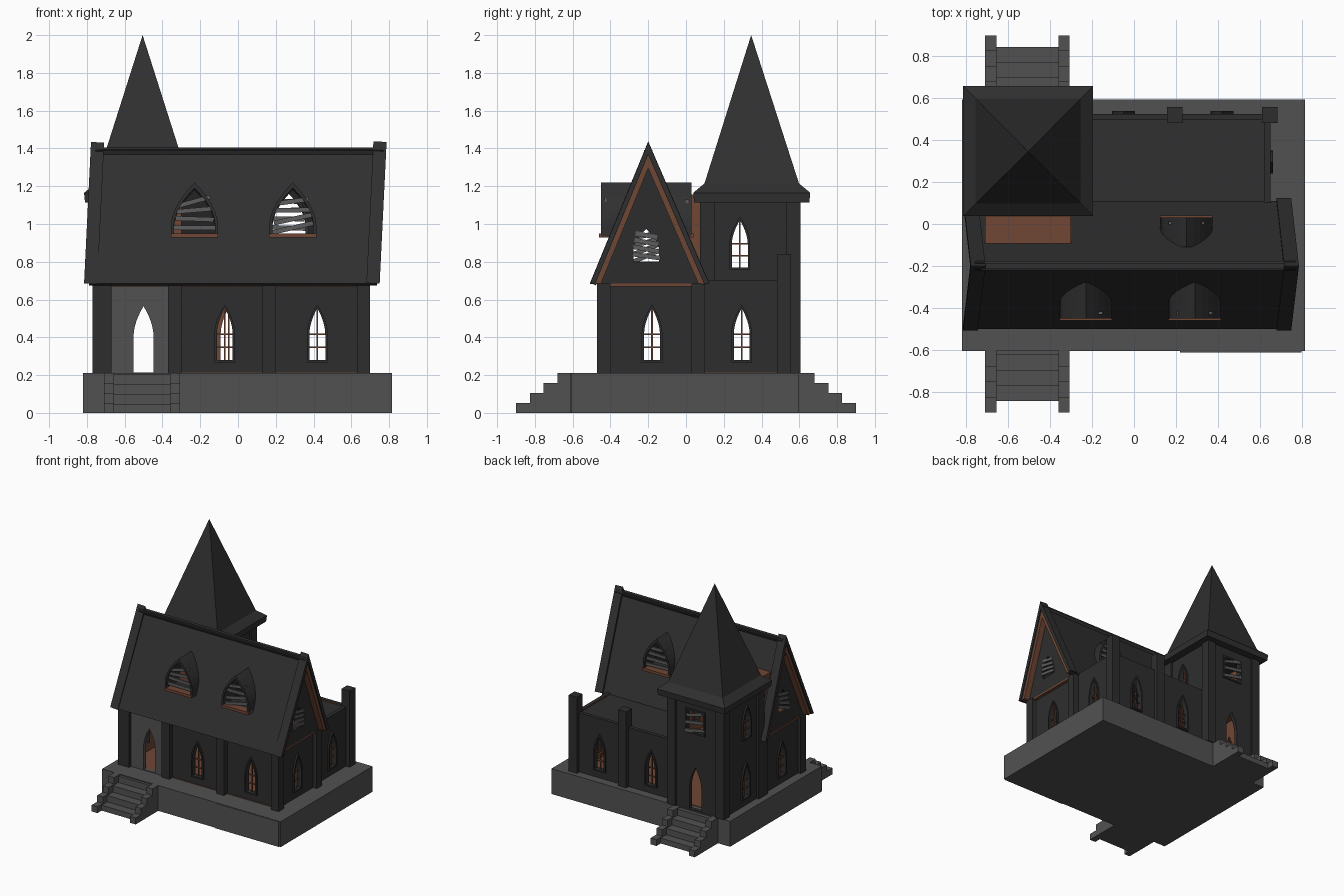
import bpy, bmesh, random
from mathutils import Matrix, Vector

if "Cube" in bpy.data.objects:
    bpy.data.objects.remove(bpy.data.objects["Cube"])
random.seed(4)

def mat(name, c):
    m = bpy.data.materials.new(name)
    m.diffuse_color = (*c, 1)
    m.use_nodes = True
    m.node_tree.nodes["Principled BSDF"].inputs["Base Color"].default_value = m.diffuse_color
    return m

WALL = mat("charcoal wall", (0.027, 0.027, 0.027))
ROOF = mat("black roof", (0.029, 0.029, 0.029))
STONE = mat("grey stone", (0.083, 0.083, 0.083))
WOOD = mat("brown wood", (0.16, 0.063, 0.035))
PLANK = mat("grey planks", (0.11, 0.11, 0.11))

def finish(name, bm, mats):
    me = bpy.data.meshes.new(name)
    bmesh.ops.recalc_face_normals(bm, faces=bm.faces)
    bm.to_mesh(me)
    bm.free()
    for m in mats:
        me.materials.append(m)
    ob = bpy.data.objects.new(name, me)
    bpy.context.collection.objects.link(ob)
    return ob

def frame(o, u, v):
    u, v = Vector(u), Vector(v)
    n = u.cross(v).normalized()
    M = Matrix((u, v, n)).transposed().to_4x4()
    M.translation = Vector(o)
    return M

def cube(name, M, m):
    bm = bmesh.new()
    bmesh.ops.create_cube(bm, size=1, matrix=M)
    return finish(name, bm, [m])

def box(name, x0, x1, y0, y1, z0, z1, m):
    c = Vector((x0 + x1, y0 + y1, z0 + z1)) / 2
    return cube(name, Matrix.Translation(c) @ Matrix.Diagonal((x1 - x0, y1 - y0, z1 - z0, 1)), m)

def plate(name, M, loops, t, out, inn):
    """Filled outline (first loop) with holes; outer face on the plane of M, thickness inward."""
    cu = bpy.data.curves.new(name, 'CURVE')
    cu.dimensions, cu.fill_mode, cu.extrude = '2D', 'BOTH', t / 2
    for lp in loops:
        s = cu.splines.new('POLY')
        s.points.add(len(lp) - 1)
        for p, (a, b) in zip(s.points, lp):
            p.co = (a, b, 0, 1)
        s.use_cyclic_u = True
    tmp = bpy.data.objects.new("tmp", cu)
    bpy.context.collection.objects.link(tmp)
    dg = bpy.context.evaluated_depsgraph_get()
    me = bpy.data.meshes.new_from_object(tmp.evaluated_get(dg))
    bm = bmesh.new()
    bm.from_mesh(me)
    bpy.data.objects.remove(tmp)
    bpy.data.curves.remove(cu)
    bpy.data.meshes.remove(me)
    bmesh.ops.remove_doubles(bm, verts=bm.verts, dist=1e-5)
    for f in bm.faces:
        f.material_index = 1 if f.calc_center_median().z < -t * 0.4 else 0
        f.smooth = False
    bm.transform(M @ Matrix.Translation((0, 0, -t / 2)))
    return finish(name, bm, [out, inn])

# facing direction -> (horizontal axis, sign of world coordinate, axis of offset)
DIRS = {'front': ((1, 0, 0), 1, 1), 'right': ((0, 1, 0), 1, 0),
        'back': ((-1, 0, 0), -1, 1), 'left': ((0, -1, 0), -1, 0)}

def side(d, off, lean=0.0):
    u, s, ax = DIRS[d]
    o = [0, 0, 0]
    o[ax] = off
    return frame(o, u, (lean, 0, 1)), s

def wall(name, d, off, loops, t=0.03, out=WALL, inn=WOOD, lean=0.0):
    M, s = side(d, off, lean)
    return plate(name, M, [[(a * s, b) for a, b in lp] for lp in loops], t, out, inn)

def bar(name, d, off, c, z, ln, ht, depth, ang, m):
    M, s = side(d, off)
    return cube(name, M @ Matrix.Translation((c * s, z, 0)) @ Matrix.Rotation(ang, 4, 'Z')
                @ Matrix.Diagonal((ln, ht, depth, 1)), m)

def rect(a0, a1, b0, b1):
    return [(a0, b0), (a1, b0), (a1, b1), (a0, b1)]

def arch(c, z0, w, h, straight=0.5):
    """Pointed arch of half width w and height h."""
    s, n = z0 + h * straight, 6
    right = [(w * (1 - (i / n) ** 1.8), s + (z0 + h - s) * i / n) for i in range(n + 1)]
    return ([(c - w, z0), (c + w, z0)] + [(c + x, z) for x, z in right]
            + [(c - x, z) for x, z in right[-2::-1]])

def window(d, off, c, z0=0.28, w=0.042, h=0.275):
    sg = 1 if d in ('right', 'back') else -1
    o = off + sg * 0.014
    wall("window_frame", d, o, [arch(c, z0 - 0.012, w + 0.013, h + 0.03), arch(c, z0, w, h)], 0.035, WALL, WALL)
    bar("window_mullion", d, off - sg * 0.01, c, z0 + h / 2, 0.008, h, 0.01, 0, WOOD)
    for k in (0.25, 0.5):
        bar("window_crossbar", d, off - sg * 0.01, c, z0 + h * k, 2 * w, 0.008, 0.01, 0, WOOD)
    return arch(c, z0, w, h)

def planks(d, off, c, z0, z1, ln, n, tilt):
    for i in range(n):
        z = z0 + (z1 - z0) * i / (n - 1)
        bar("window_plank", d, off, c, z, ln * (1 - 0.3 * i / n), 0.024, 0.014,
            tilt + random.uniform(-0.18, 0.18), PLANK)

# stone base and the two stepped staircases
box("stone_base", -0.82, 0.815, -0.605, 0.595, 0, 0.21, STONE)
box("stone_base_slab", 0.22, 0.8, -0.612, -0.6, 0, 0.208, STONE)
for s in (-1, 1):
    for i in range(4):
        y, zt = 0.9 - 0.073 * i, (i + 1) * 0.0525
        y0, y1 = sorted((s * 0.59, s * y))
        for x in (-0.71, -0.36):
            box("stair_side", x, x + 0.053, y0, y1, 0, zt, STONE)
        y0, y1 = sorted((s * 0.59, s * (y - 0.055)))
        box("stair_step", -0.66, -0.355, y0, y1, 0, zt - 0.008, STONE)

# floors
box("ground_floor", -0.74, 0.65, -0.43, 0.52, 0.205, 0.214, WOOD)
box("attic_floor", -0.76, 0.69, -0.46, 0.1, 0.67, 0.685, WOOD)
box("tower_floor", -0.74, -0.27, 0.09, 0.58, 0.685, 0.7, WOOD)

# main hall walls
wall("front_wall", 'front', -0.425, [rect(-0.34, 0.67, 0.21, 0.68)]
     + [window('front', -0.425, x) for x in (-0.07, 0.42)])
wall("door_wall", 'front', -0.445, [rect(-0.68, -0.36, 0.21, 0.68), arch(-0.5, 0.215, 0.053, 0.35, 0.55)],
     0.03, STONE, WOOD)
wall("hall_right_wall", 'right', 0.665, [rect(-0.44, 0.1, 0.21, 0.68), window('right', 0.665, -0.18)])
wall("hall_left_wall", 'left', -0.745, [rect(-0.44, 0.1, 0.21, 0.68), window('left', -0.745, -0.18)])
for x0, x1 in ((-0.77, -0.67), (-0.37, -0.3), (0.13, 0.2), (0.63, 0.7)):
    box("hall_pillar", x0, x1, -0.47, -0.4, 0.21, 0.685, WALL)
for x0 in (-0.77, 0.63):
    box("hall_pillar", x0, x0 + 0.07, 0.03, 0.1, 0.21, 0.685, WALL)

# flat-roofed rear wing with tall pillars
wall("wing_right_wall", 'right', 0.65, [rect(0.08, 0.52, 0.21, 0.7), window('right', 0.65, 0.295)])
wall("wing_back_wall", 'back', 0.525, [rect(-0.27, 0.65, 0.21, 0.7)]
     + [window('back', 0.525, x) for x in (-0.05, 0.42)])
box("wing_roof", -0.26, 0.645, 0.08, 0.52, 0.665, 0.69, ROOF)
for x in (0.195, 0.647):
    box("wing_pillar", x - 0.037, x + 0.037, 0.482, 0.557, 0.21, 0.84, WALL)

# tower
up = dict(z0=0.77, w=0.042, h=0.25)
wall("tower_left_wall", 'left', -0.75, [rect(0.08, 0.6, 0.21, 1.14), window('left', -0.75, 0.295),
                                        window('left', -0.75, 0.285, **up)])
wall("tower_right_wall", 'right', -0.265, [rect(0.08, 0.6, 0.69, 1.14), window('right', -0.265, 0.285, **up)])
wall("tower_back_wall", 'back', 0.59, [rect(-0.75, -0.265, 0.21, 1.14),
                                       arch(-0.5, 0.215, 0.053, 0.35, 0.55), rect(-0.575, -0.425, 0.86, 1.03)])
wall("tower_front_wall", 'front', 0.085, [rect(-0.75, -0.265, 0.69, 1.14)])
wall("back_window_frame", 'back', 0.6, [rect(-0.59, -0.41, 0.845, 1.045), rect(-0.575, -0.425, 0.86, 1.03)],
     0.03, WALL, WALL)
planks('back', 0.6, -0.5, 0.88, 1.01, 0.18, 3, 0.3)
for x in (-0.77, -0.325):
    for y in (0.075, 0.53):
        box("tower_pillar", x, x + 0.075, y, y + 0.075, 0.21, 1.14, WALL)
box("tower_link", -0.71, -0.3, -0.1, 0.09, 0.7, 1.155, WOOD)

# tower spire with flared eave
bm = bmesh.new()
rings = [[bm.verts.new((-0.505 + h * i, 0.348 + h * j, z)) for i, j in ((-1, -1), (1, -1), (1, 1), (-1, 1))]
         for h, z in ((0.305, 1.115), (0.31, 1.165), (0.25, 1.215))]
tip = bm.verts.new((-0.505, 0.345, 2.0))
bm.faces.new(rings[0])
for i in range(4):
    j = (i + 1) % 4
    for a, b in zip(rings, rings[1:]):
        bm.faces.new((a[i], a[j], b[j], b[i]))
    bm.faces.new((rings[2][i], rings[2][j], tip))
finish("tower_spire", bm, [ROOF])

# leaning gable roof with dormer openings
def slope(name, s, y_eave, holes):
    v = (0.035, -0.2 - y_eave, 0.715)
    M = frame((0, y_eave, 0.685), (s, 0, 0), v)
    cut = [[(s * (x - 0.035 * (z - 0.685) / 0.715), (z - 0.685) / 0.715) for x, z in lp] for lp in holes]
    plate(name, M, [rect(*sorted((s * -0.79, s * 0.735)), 0, 1)] + cut, 0.025, ROOF, ROOF)

DORMERS = ((-0.23, 'front', -0.45, 0.17), (0.29, 'front', -0.45, 0.17), (0.25, 'back', 0.03, 0.14))
slope("front_roof", 1, -0.5, [arch(x, 0.95, 0.108, 0.24, 0.2) for x, d, _, _ in DORMERS if d == 'front'])
slope("rear_roof", -1, 0.11, [arch(x, 0.95, 0.108, 0.24, 0.2) for x, d, _, _ in DORMERS if d == 'back'])
box("roof_ridge", -0.76, 0.77, -0.215, -0.185, 1.375, 1.405, ROOF)
for x, d, y, t in DORMERS:
    wall("dormer_hood", d, y, [arch(x, 0.935, 0.125, 0.285, 0.2), arch(x, 0.95, 0.108, 0.24, 0.2)], t, ROOF, ROOF)
    sg = 1 if d == 'back' else -1
    bar("dormer_sill", d, y - sg * 0.02, x, 0.94, 0.25, 0.022, 0.06, 0, WOOD)
    planks(d, y - sg * 0.025, x, 0.98, 1.12, 0.22, 4, 0.12)

# gable ends: wall, boarded window, brown verge under dark barge board
def chevron(a, b):
    return [(-0.5 + a, 0.685), (-0.2, 1.415 - a * 2.4), (0.115 - a, 0.685),
            (0.115 - b, 0.685), (-0.2, 1.415 - b * 2.4), (-0.5 + b, 0.685)]

LEAN = 0.049
for d, off, sg in (('right', 0.70, 1), ('left', -0.745, -1)):
    base = off - LEAN * 0.685 - 0.01
    hole = arch(-0.21, 0.8, 0.068, 0.175, 0.35)
    wall("gable_wall", d, base, [[(-0.48, 0.685), (0.1, 0.685), (-0.2, 1.38)], hole], 0.025, WALL, WOOD, LEAN)
    wall("gable_verge", d, base + sg * 0.05, [chevron(0.012, 0.05)], 0.06, WOOD, WOOD, LEAN)
    wall("barge_board", d, base + sg * 0.06, [chevron(-0.008, 0.02)], 0.07, ROOF, ROOF, LEAN)
    planks(d, off, -0.21, 0.83, 0.94, 0.15, 4, -0.3)
